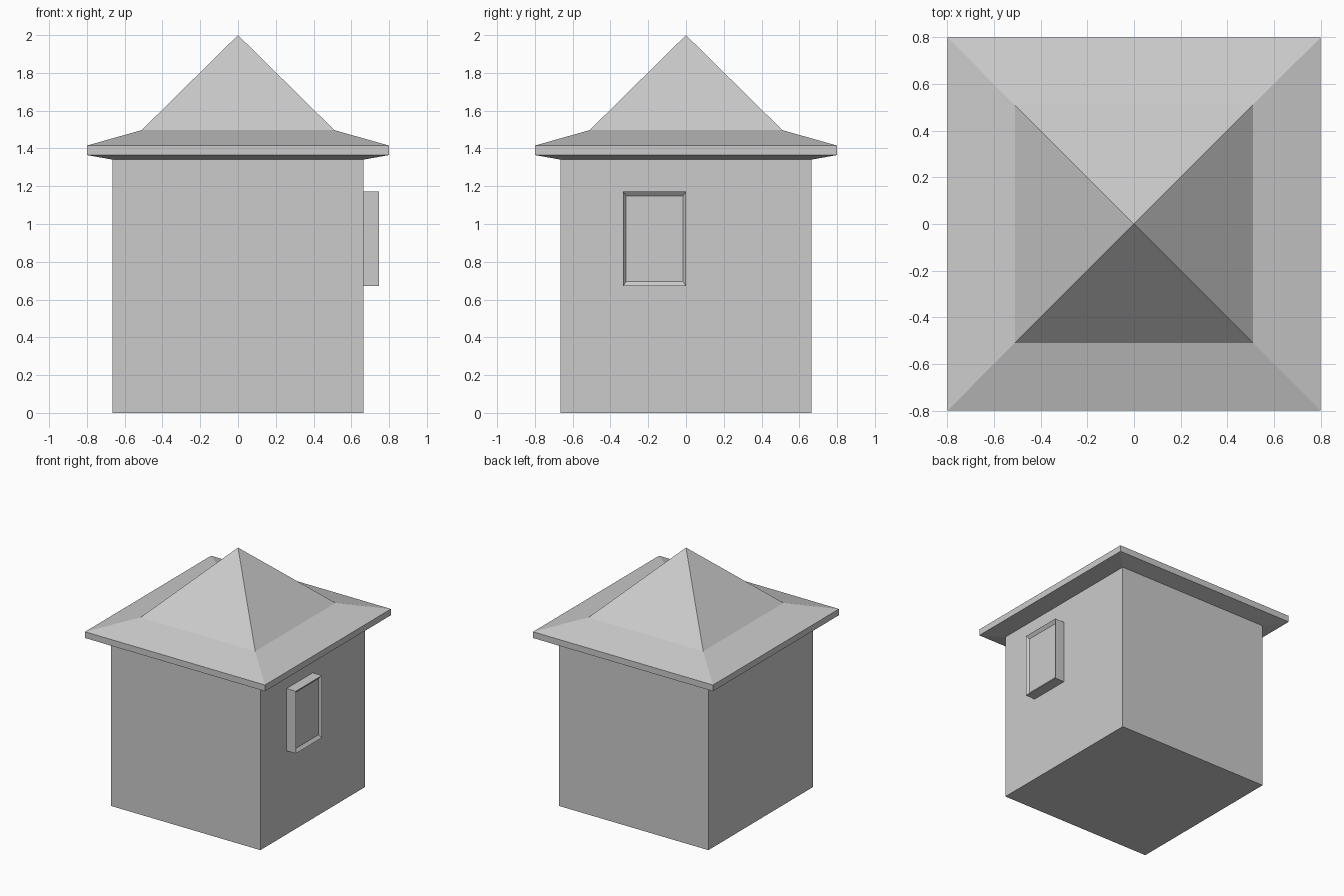
import bpy
import bmesh

if "Cube" in bpy.data.objects:
    bpy.data.objects.remove(bpy.data.objects["Cube"])


def square_stack(name, profile, cap_bottom=False):
    """Stack square rings (half width, z); a zero half width closes to a point."""
    bm = bmesh.new()
    corners = [(-1, -1), (1, -1), (1, 1), (-1, 1)]
    rings = []
    for h, z in profile:
        if h == 0:
            rings.append([bm.verts.new((0, 0, z))] * 4)
        else:
            rings.append([bm.verts.new((sx * h, sy * h, z)) for sx, sy in corners])
    if cap_bottom:
        bm.faces.new(rings[0][::-1])
    for lo, hi in zip(rings, rings[1:]):
        for i in range(4):
            j = (i + 1) % 4
            quad = [lo[i], lo[j], hi[j], hi[i]]
            bm.faces.new(list(dict.fromkeys(quad)))
    return finish(name, bm)


def finish(name, bm):
    mesh = bpy.data.meshes.new(name)
    bm.to_mesh(mesh)
    bm.free()
    obj = bpy.data.objects.new(name, mesh)
    bpy.context.collection.objects.link(obj)
    return obj


WALL = 0.665

# Walls with floor
square_stack("walls", [(WALL, 0), (WALL, 1.341)], cap_bottom=True)

# Roof: soffit, fascia, shallow eave and steep pyramid
square_stack("roof", [(WALL, 1.341), (0.8, 1.365), (0.8, 1.415),
                      (0.51, 1.497), (0, 2.0)])

# Window box on the right wall, with a tapered recess to the pane
bm = bmesh.new()
yc, zc = -0.1665, 0.922
rings = []
for x, hy, hz in [(WALL, 0.1665, 0.25), (0.747, 0.1665, 0.25), (0.727, 0.15, 0.226)]:
    rings.append([bm.verts.new((x, yc + sy * hy, zc + sz * hz))
                  for sy, sz in [(-1, -1), (1, -1), (1, 1), (-1, 1)]])
for a, b in zip(rings, rings[1:]):
    for i in range(4):
        j = (i + 1) % 4
        bm.faces.new((a[i], a[j], b[j], b[i]))
bm.faces.new(rings[-1])
finish("window", bm)
